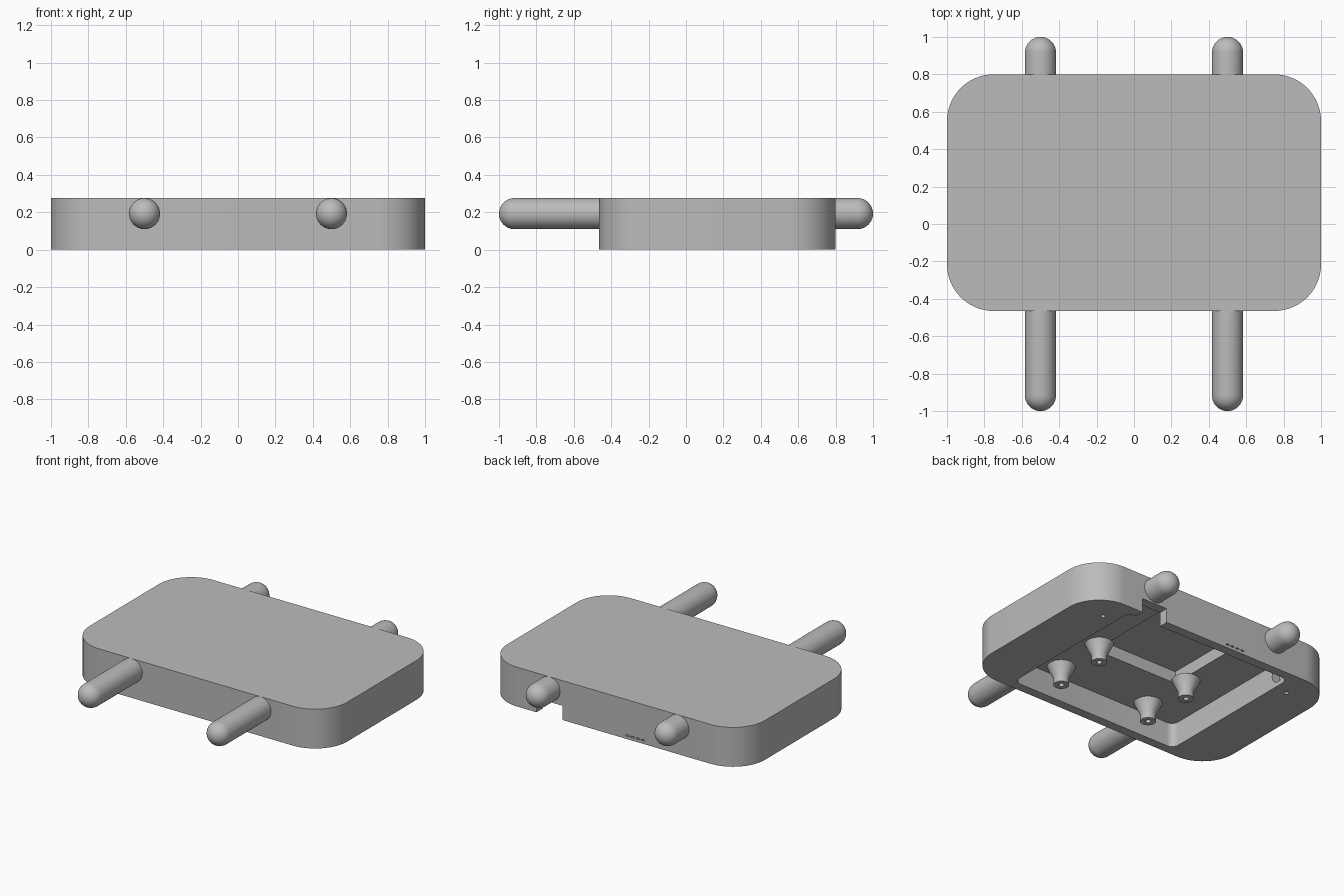
import bpy, bmesh, math
from mathutils import Matrix, Vector

if "Cube" in bpy.data.objects:
    bpy.data.objects.remove(bpy.data.objects["Cube"], do_unlink=True)

grey = bpy.data.materials.new("plain grey")
grey.use_nodes = True
colour = (0.5, 0.5, 0.5, 1)
grey.diffuse_color = colour
grey.node_tree.nodes["Principled BSDF"].inputs["Base Color"].default_value = colour


def finish(bm, name):
    bmesh.ops.recalc_face_normals(bm, faces=bm.faces)
    mesh = bpy.data.meshes.new(name)
    bm.to_mesh(mesh)
    bm.free()
    mesh.materials.append(grey)
    obj = bpy.data.objects.new(name, mesh)
    bpy.context.collection.objects.link(obj)
    return obj


def smooth(obj):
    bpy.ops.object.select_all(action='DESELECT')
    obj.select_set(True)
    bpy.context.view_layer.objects.active = obj
    bpy.ops.object.shade_smooth_by_angle(angle=math.radians(35))


def slab(name, low, high, radius=0, segments=16):
    """Box between two corners with rounded upright edges."""
    low, high = Vector(low), Vector(high)
    bm = bmesh.new()
    size = Matrix.Diagonal((*(high - low), 1))
    bmesh.ops.create_cube(bm, size=1, matrix=Matrix.Translation((low + high) / 2) @ size)
    if radius:
        upright = [e for e in bm.edges
                   if abs(e.verts[0].co.z - e.verts[1].co.z) > 1e-4]
        bmesh.ops.bevel(bm, geom=upright, offset=radius, segments=segments,
                        profile=0.5, affect='EDGES')
    return finish(bm, name)


def cylinder(name, centre, radius, depth, axis='Z'):
    bm = bmesh.new()
    turn = Matrix.Rotation(math.pi / 2, 4, 'Y') if axis == 'X' else Matrix()
    bmesh.ops.create_cone(bm, cap_ends=True, segments=32, radius1=radius, radius2=radius,
                          depth=depth, matrix=Matrix.Translation(centre) @ turn)
    return finish(bm, name)


def lathe(name, profile, matrix, steps=40):
    """Turn (radius, height) points around z, then place the result."""
    bm = bmesh.new()
    verts = [bm.verts.new((r, 0, h)) for r, h in profile]
    edges = [bm.edges.new(pair) for pair in zip(verts, verts[1:])]
    bmesh.ops.spin(bm, geom=verts + edges, cent=(0, 0, 0), axis=(0, 0, 1),
                   angle=math.tau, steps=steps)
    bmesh.ops.remove_doubles(bm, verts=bm.verts, dist=1e-5)
    bmesh.ops.transform(bm, matrix=matrix, verts=bm.verts)
    obj = finish(bm, name)
    smooth(obj)
    return obj


def carve(target, cutters):
    """Subtract each cutter and discard it."""
    for cutter in cutters:
        mod = target.modifiers.new("cut", 'BOOLEAN')
        mod.operation, mod.solver, mod.object = 'DIFFERENCE', 'EXACT', cutter
    bpy.context.view_layer.update()
    graph = bpy.context.evaluated_depsgraph_get()
    mesh = bpy.data.meshes.new_from_object(target.evaluated_get(graph))
    target.modifiers.clear()
    target.data = mesh
    for cutter in cutters:
        bpy.data.objects.remove(cutter, do_unlink=True)


# Rounded housing, hollowed from below
TOP, CEILING = 0.276, 0.17
housing = slab("housing", (-1, -0.465, 0), (1, 0.8, TOP), 0.25)
cutters = [
    slab("pocket", (-0.66, -0.4, -0.1), (0.66, 0.735, CEILING), 0.05, 6),
    slab("deep_recess", (-0.33, 0.015, 0.1), (0.33, 0.7, 0.255)),
    slab("cable_notch", (0.4, 0.6, -0.1), (0.6, 0.9, 0.1)),
    cylinder("side_socket", (-0.66, 0.64, 0.09), 0.06, 0.12, 'X'),
]
# Screw holes beside the pocket
for x in (-0.76, 0.76):
    cutters.append(cylinder("screw_hole", (x, 0.6, 0), 0.015, 0.2))
# Small slots along the rear face
for i in range(4):
    x = -0.24 + i * 0.04
    cutters.append(slab("slot", (x, 0.785, 0.02), (x + 0.025, 0.85, 0.03)))
carve(housing, cutters)
smooth(housing)

# Rods with domed ends, long at the front and short at the rear
R = 0.083
for x, side in ((-0.5, "right"), (0.5, "left")):
    for end, root, sign in (("front", 0.43, 1), ("rear", 0.77, -1)):
        arc = [(R * math.cos(a), 1 - R + R * math.sin(a))
               for a in (math.pi / 2 * i / 10 for i in range(11))]
        place = Matrix.Translation((x, 0, TOP - R)) @ Matrix.Rotation(sign * math.pi / 2, 4, 'X')
        lathe(f"{end}_rod_{side}", [(0, root), (R, root)] + arc, place)

# Flared mounting posts with screw bores
post = [(0, 0.09), (0.018, 0.09), (0.018, 0.035), (0.05, 0.035),
        (0.05, 0.085), (0.092, CEILING), (0, CEILING)]
for x in (-0.36, 0.36):
    for y in (-0.29, 0.085):
        lathe("mounting_post", post, Matrix.Translation((x, y, 0.002)))
